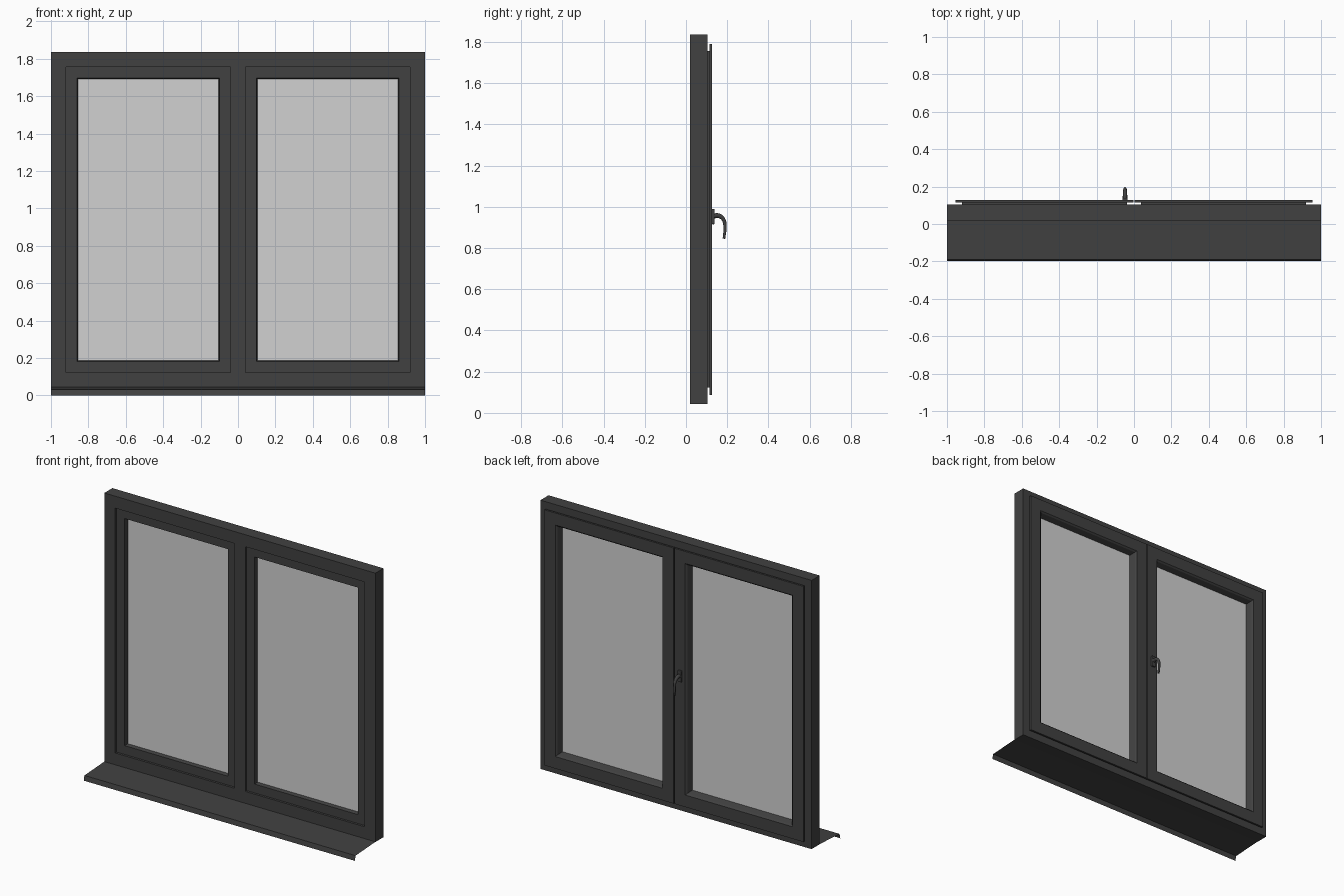
import bpy
import bmesh
from mathutils import Vector

cube = bpy.data.objects.get("Cube")
if cube:
    bpy.data.objects.remove(cube)


def material(name, value):
    mat = bpy.data.materials.new(name)
    mat.use_nodes = True
    colour = (value, value, value, 1)
    mat.diffuse_color = colour
    mat.node_tree.nodes["Principled BSDF"].inputs["Base Color"].default_value = colour
    return mat


FRAME = material("dark grey frame", 0.053)
GLASS = material("light grey glass", 0.64)


def finish(name, bm, mat, fix_normals=True):
    if fix_normals:
        bmesh.ops.recalc_face_normals(bm, faces=bm.faces)
    mesh = bpy.data.meshes.new(name)
    bm.to_mesh(mesh)
    bm.free()
    mesh.materials.append(mat)
    obj = bpy.data.objects.new(name, mesh)
    bpy.context.collection.objects.link(obj)
    return obj


def box(name, x, y, z, mat):
    bm = bmesh.new()
    bmesh.ops.create_cube(bm, size=1)
    for v in bm.verts:
        v.co = [(a + b) / 2 + c * (b - a) for (a, b), c in zip((x, y, z), v.co)]
    return finish(name, bm, mat)


def mitred_ring(name, x, z, profile, mat):
    """Sweep a closed (inset, depth) profile round a rectangle."""
    bm = bmesh.new()
    loops = []
    for d, y in profile:
        corners = [(x[0] + d, z[0] + d), (x[1] - d, z[0] + d),
                   (x[1] - d, z[1] - d), (x[0] + d, z[1] - d)]
        loops.append([bm.verts.new((cx, y, cz)) for cx, cz in corners])
    for i, a in enumerate(loops):
        b = loops[(i + 1) % len(loops)]
        for k in range(4):
            n = (k + 1) % 4
            bm.faces.new((a[k], a[n], b[n], b[k]))
    return finish(name, bm, mat)


# Fixed outer frame and centre mullion
mitred_ring("outer_frame", (-1, 1), (0.043, 1.835),
            [(0, 0.02), (0.08, 0.02), (0.08, 0.105), (0, 0.105)], FRAME)
box("mullion", (-0.04, 0.04), (0.02, 0.105), (0.12, 1.757), FRAME)

# Two opening sashes with sloped beads, a rear overlap lip and a pane each
SASH = [(0, 0.035), (0.06, 0.035), (0.065, 0.06), (0.065, 0.08),
        (0.054, 0.118), (0.045, 0.127), (-0.035, 0.127), (-0.035, 0.114),
        (0, 0.114)]
for side, x in (("left", (0.038, 0.92)), ("right", (-0.92, -0.038))):
    mitred_ring(side + "_sash", x, (0.122, 1.756), SASH, FRAME)
    box(side + "_glass", (x[0] + 0.06, x[1] - 0.06), (0.06, 0.08),
        (0.182, 1.696), GLASS)

# Sheet sill sloping outward to a folded drip edge
bm = bmesh.new()
rows = [[bm.verts.new((x, y, z)) for x in (-1, 1)]
        for y, z in [(0.02, 0.044), (-0.19, 0.032), (-0.197, 0)]]
for a, b in zip(rows, rows[1:]):
    bm.faces.new((b[0], b[1], a[1], a[0]))
finish("sill", bm, FRAME, fix_normals=False)

# Handle plate
HX = -0.048
plate = box("handle_plate", (HX - 0.014, HX + 0.014), (0.125, 0.139),
            (0.915, 0.99), FRAME)
bevel = plate.modifiers.new("rounded edges", "BEVEL")
bevel.width = 0.004
bevel.segments = 2

# Curved tapering lever
curve = bpy.data.curves.new("handle_lever", "CURVE")
curve.dimensions = "3D"
curve.bevel_depth = 0.013
curve.bevel_resolution = 3
curve.use_fill_caps = True
curve.resolution_u = 6
path = [(0.13, 0.955, 1), (0.16, 0.956, 0.9), (0.182, 0.938, 0.75),
        (0.189, 0.9, 0.6), (0.184, 0.845, 0.5)]
spline = curve.splines.new("BEZIER")
spline.bezier_points.add(len(path) - 1)
for p, (y, z, r) in zip(spline.bezier_points, path):
    p.co = Vector((HX, y, z))
    p.radius = r
    p.handle_left_type = p.handle_right_type = "AUTO"
curve.materials.append(FRAME)
lever = bpy.data.objects.new("handle_lever", curve)
bpy.context.collection.objects.link(lever)
